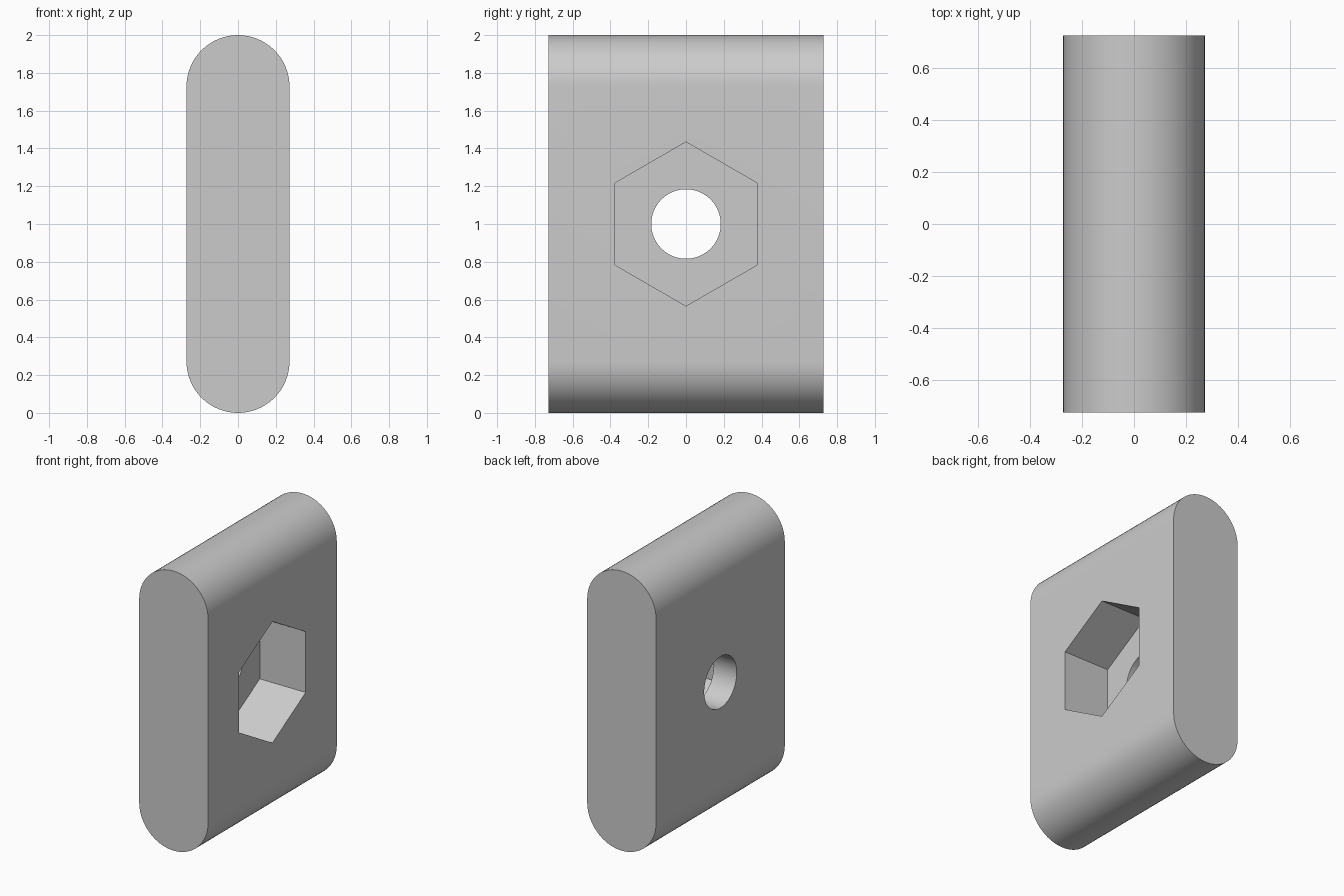
import bpy
import bmesh
import math
from mathutils import Matrix

cube = bpy.data.objects.get("Cube")
if cube:
    bpy.data.objects.remove(cube, do_unlink=True)

R = 0.2727           # half thickness and end radius
HALF_DEPTH = 0.7273
MID = 1.0
POCKET = 0.3636      # depth of the hexagonal recess

grey = bpy.data.materials.new("light grey")
grey.use_nodes = True
colour = (0.6, 0.6, 0.6, 1)
grey.diffuse_color = colour
grey.node_tree.nodes["Principled BSDF"].inputs["Base Color"].default_value = colour


def make_object(name, bm):
    bmesh.ops.recalc_face_normals(bm, faces=bm.faces)
    mesh = bpy.data.meshes.new(name)
    bm.to_mesh(mesh)
    bm.free()
    mesh.materials.append(grey)
    obj = bpy.data.objects.new(name, mesh)
    bpy.context.collection.objects.link(obj)
    return obj


def prism_along_x(name, sides, radius, x0, x1):
    # the first corner points straight up
    bm = bmesh.new()
    ring = [bm.verts.new((x0, radius * math.sin(a), MID + radius * math.cos(a)))
            for a in (math.tau * i / sides for i in range(sides))]
    face = bm.faces.new(ring)
    new = bmesh.ops.extrude_face_region(bm, geom=[face])["geom"]
    verts = [v for v in new if isinstance(v, bmesh.types.BMVert)]
    bmesh.ops.translate(bm, vec=(x1 - x0, 0, 0), verts=verts)
    return make_object(name, bm)


# Block with full-round top and bottom
STEPS = 32
bm = bmesh.new()
outline = []
for centre, start in ((2 - R, 0), (R, math.pi)):
    for i in range(STEPS + 1):
        a = start + math.pi * i / STEPS
        outline.append(bm.verts.new((R * math.cos(a), -HALF_DEPTH, centre + R * math.sin(a))))
front = bm.faces.new(outline)
new = bmesh.ops.extrude_face_region(bm, geom=[front])["geom"]
bmesh.ops.translate(bm, vec=(0, 2 * HALF_DEPTH, 0),
                    verts=[v for v in new if isinstance(v, bmesh.types.BMVert)])
block = make_object("rounded_block", bm)

# Nut recess on the +x side and a bolt hole right through
cutters = [
    prism_along_x("nut_recess_cutter", 6, 0.434, R - POCKET, R + 0.2),
    prism_along_x("bolt_hole_cutter", 64, 0.184, -R - 0.2, R + 0.3),
]
bpy.context.view_layer.objects.active = block
for cutter in cutters:
    mod = block.modifiers.new(cutter.name, "BOOLEAN")
    mod.operation = "DIFFERENCE"
    mod.solver = "EXACT"
    mod.object = cutter
    bpy.ops.object.modifier_apply(modifier=mod.name)
for cutter in cutters:
    bpy.data.objects.remove(cutter, do_unlink=True)

# Smooth rounds, crisp edges
bpy.ops.object.select_all(action="DESELECT")
block.select_set(True)
bpy.ops.object.shade_smooth_by_angle(angle=math.radians(30))
